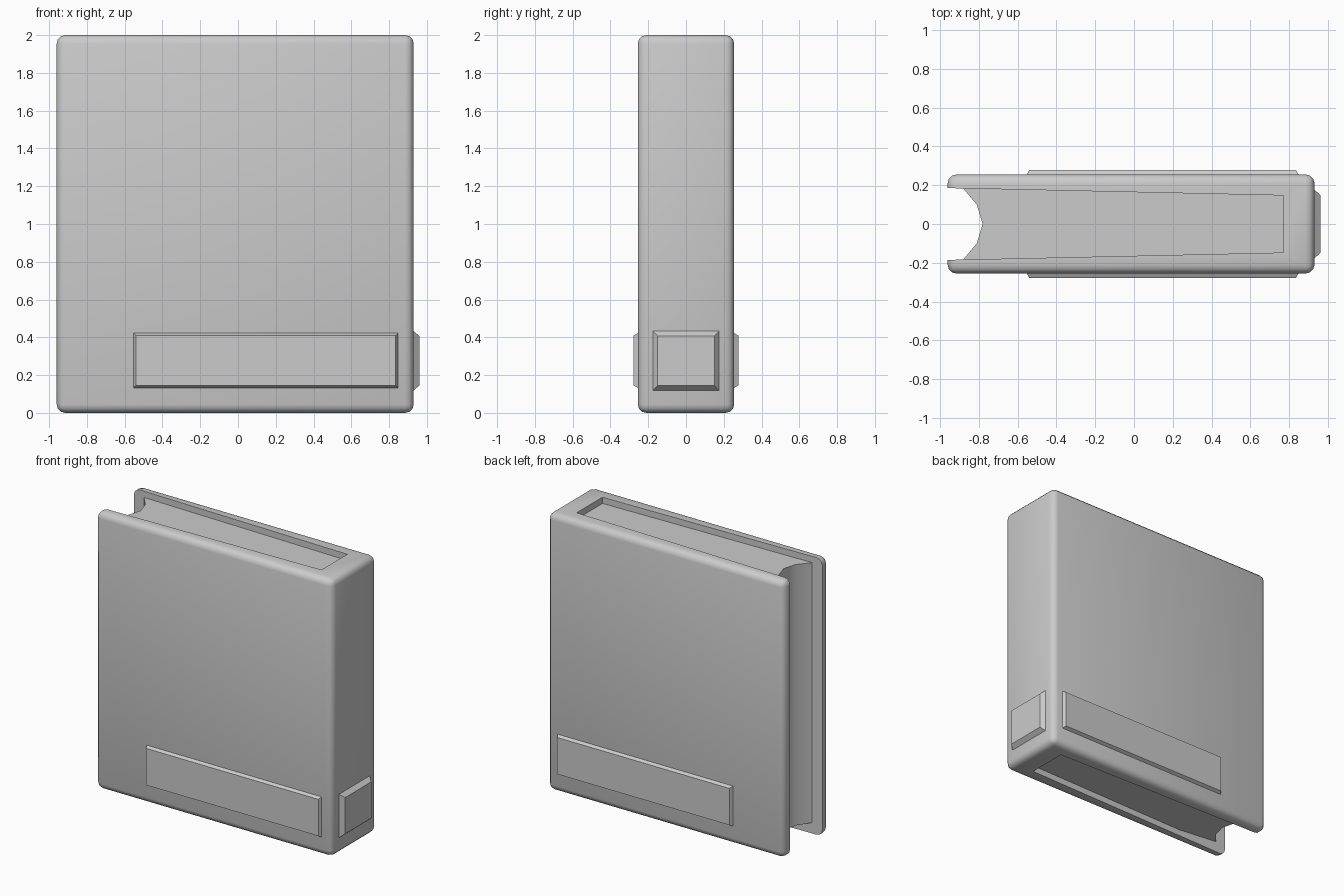
import bpy, bmesh, math

if "Cube" in bpy.data.objects:
    bpy.data.objects.remove(bpy.data.objects["Cube"])


def make_object(name, verts, faces):
    mesh = bpy.data.meshes.new(name)
    mesh.from_pydata(verts, [], faces)
    bm = bmesh.new()
    bm.from_mesh(mesh)
    bmesh.ops.recalc_face_normals(bm, faces=bm.faces)
    bm.to_mesh(mesh)
    bm.free()
    obj = bpy.data.objects.new(name, mesh)
    bpy.context.collection.objects.link(obj)
    return obj


def activate(obj):
    bpy.ops.object.select_all(action='DESELECT')
    obj.select_set(True)
    bpy.context.view_layer.objects.active = obj


def loft(name, low, high):
    """Solid joining two matching loops of points."""
    n = len(low)
    faces = [tuple(range(n)), tuple(range(n, 2 * n))]
    faces += [(i, (i + 1) % n, n + (i + 1) % n, n + i) for i in range(n)]
    return make_object(name, low + high, faces)


def half_gap(x):
    """Half the inside width of the cover, which widens to the fore edge."""
    return 0.147 + (0.77 - x) * 0.022


def rect(a0, a1, b0, b1):
    return [(a0, b0), (a1, b0), (a1, b1), (a0, b1)]


# Cover: rounded block with a tapered slot cut through it
outer = rect(-0.96, 0.93, -0.255, 0.255)
cover = loft("cover", [(x, y, 0.0) for x, y in outer], [(x, y, 2.0) for x, y in outer])
slot_shape = [(0.77, -half_gap(0.77)), (0.77, half_gap(0.77)),
              (-1.2, half_gap(-1.2)), (-1.2, -half_gap(-1.2))]
slot = loft("slot_cutter", [(x, y, -0.5) for x, y in slot_shape],
            [(x, y, 2.5) for x, y in slot_shape])
slot.hide_render = True
bevel = cover.modifiers.new("rounding", 'BEVEL')
bevel.width = 0.045
bevel.segments = 3
cut = cover.modifiers.new("slot", 'BOOLEAN')
cut.operation = 'DIFFERENCE'
cut.object = slot
activate(cover)
for name in ("rounding", "slot"):
    bpy.ops.object.modifier_apply(modifier=name)
bpy.data.objects.remove(slot)
activate(cover)
bpy.ops.object.shade_smooth_by_angle(angle=math.radians(35))

# Page block: hollow fore edge, underside rising a little towards it
side = [(x, half_gap(x)) for x in (0.77, -0.55, -0.88)]
outline = side + [(-0.81, 0.1), (-0.78, 0.0), (-0.81, -0.1)]
outline += [(x, -y) for x, y in reversed(side)]
n = len(outline)
low = [(x, y, 0.045 + max(0.0, -0.55 - x) * 0.1) for x, y in outline]
high = [(x, y, 1.955) for x, y in outline]
faces = [(0, 1, n - 2, n - 1), tuple(range(1, n - 1)), tuple(range(n, 2 * n))]
faces += [(i, (i + 1) % n, n + (i + 1) % n, n + i) for i in range(n)]
pages = make_object("pages", low + high, faces)
activate(pages)
bpy.ops.object.shade_smooth_by_angle(angle=math.radians(40))

# Raised panels on the front and back covers
for name, s in (("front_panel", -1), ("back_panel", 1)):
    loft(name, [(x, s * 0.25, z) for x, z in rect(-0.555, 0.85, 0.13, 0.425)],
         [(x, s * 0.277, z) for x, z in rect(-0.54, 0.835, 0.145, 0.41)])

# Raised panel on the spine
loft("spine_panel", [(0.925, y, z) for y, z in rect(-0.18, 0.18, 0.115, 0.437)],
     [(0.96, y, z) for y, z in rect(-0.15, 0.15, 0.145, 0.407)])
